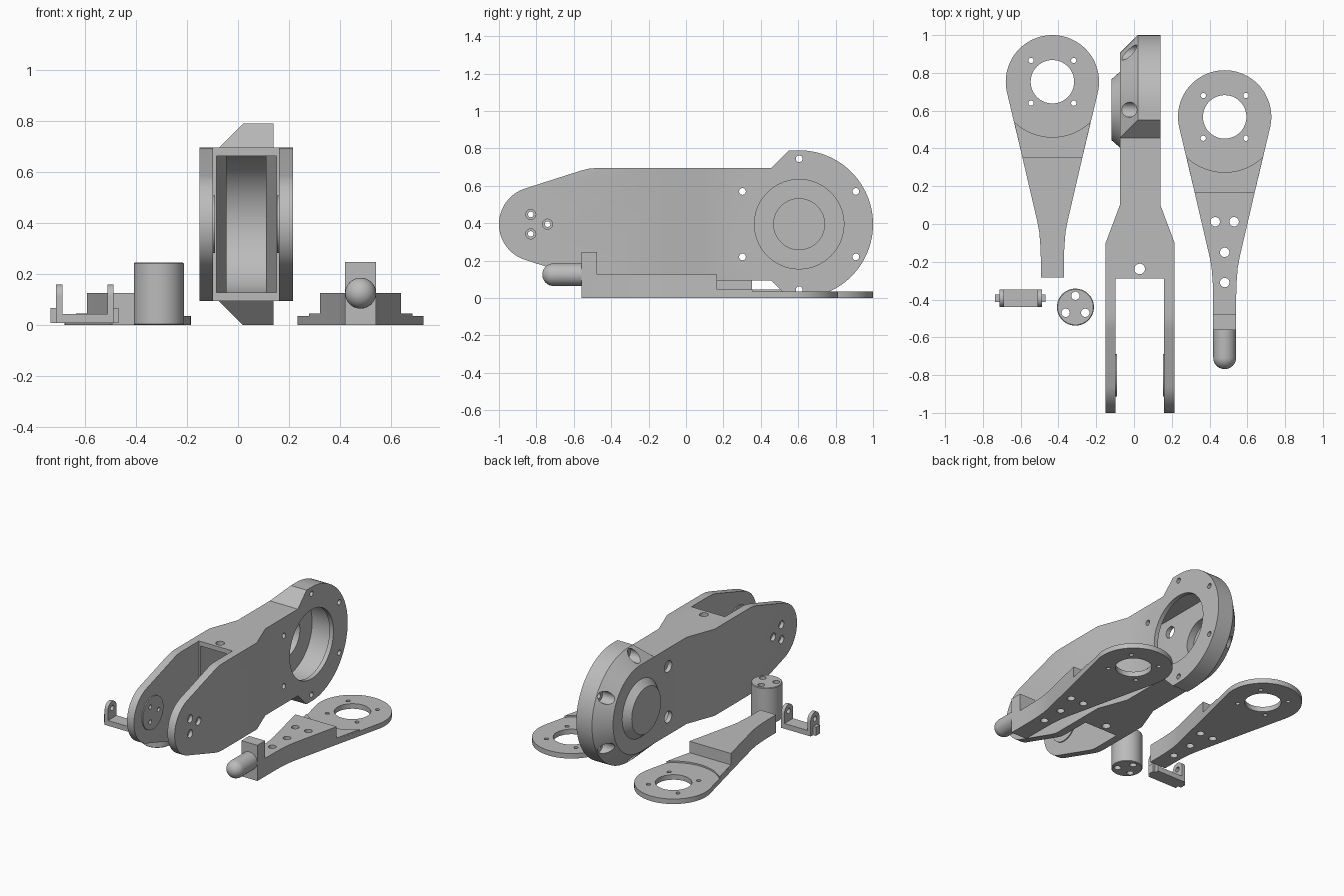
import bpy, bmesh, math
from mathutils import Vector

if "Cube" in bpy.data.objects:
    bpy.data.objects.remove(bpy.data.objects["Cube"])

grey = bpy.data.materials.new("plain_grey")
grey.diffuse_color = (0.5, 0.5, 0.5, 1)
grey.use_nodes = True
grey.node_tree.nodes["Principled BSDF"].inputs["Base Color"].default_value = grey.diffuse_color


def loft(name, rings):
    """Closed solid through equally long rings of 3D points."""
    bm = bmesh.new()
    vs = [[bm.verts.new(p) for p in r] for r in rings]
    n = len(vs[0])
    for a, b in zip(vs, vs[1:]):
        for i in range(n):
            j = (i + 1) % n
            bm.faces.new((a[i], a[j], b[j], b[i]))
    bm.faces.new(vs[0])
    bm.faces.new(vs[-1])
    bmesh.ops.remove_doubles(bm, verts=bm.verts, dist=1e-5)
    bmesh.ops.recalc_face_normals(bm, faces=bm.faces)
    me = bpy.data.meshes.new(name)
    bm.to_mesh(me)
    bm.free()
    me.materials.append(grey)
    ob = bpy.data.objects.new(name, me)
    bpy.context.collection.objects.link(ob)
    return ob


def place(axis, u, v, w):
    return {"x": (w, u, v), "y": (u, w, v), "z": (u, v, w)}[axis]


def prism(name, axis, pts, lo, hi):
    return loft(name, [[place(axis, u, v, w) for u, v in pts] for w in (lo, hi)])


def arc(cx, cy, r, a0, a1, n):
    return [(cx + r * math.cos(math.radians(a0 + (a1 - a0) * i / n)),
             cy + r * math.sin(math.radians(a0 + (a1 - a0) * i / n))) for i in range(n + 1)]


def turned(name, axis, u, v, profile, n=64):
    """Round solid along an axis; profile is (position, radius)."""
    return loft(name, [[place(axis, p, q, w) for p, q in arc(u, v, r, 0, 360, n)[:-1]]
                       for w, r in profile])


def box(name, x0, x1, y0, y1, z0, z1):
    return prism(name, "z", [(x0, y0), (x1, y0), (x1, y1), (x0, y1)], z0, z1)


def combine(ob, other, op="DIFFERENCE"):
    m = ob.modifiers.new("bool", "BOOLEAN")
    m.operation, m.object, m.solver = op, other, "EXACT"
    bpy.context.view_layer.objects.active = ob
    bpy.ops.object.modifier_apply(modifier=m.name)
    bpy.data.objects.remove(other)


def drill(ob, axis, u, v, lo, hi, r, n=24):
    combine(ob, turned("drill", axis, u, v, [(lo, r), (hi, r)], n))


# ---- Forked arm housing -------------------------------------------------
HY, HZ = 0.605, 0.395        # head centre
FY = -0.80                   # fork pivot
housing = prism("arm_housing", "z",
                [(-0.15, -1), (0.215, -1), (0.215, -0.1), (0.14, 0.1), (0.14, 0.6),
                 (-0.075, 0.6), (-0.075, 0.1), (-0.15, -0.1)], -0.1, 1)
top = [(-0.56, 0.287), (-0.52, 0.297), (-0.48, 0.3), (0.7, 0.3)]
side = arc(FY, HZ, 0.2, 107.5, 252.5, 32)
side += [(y, HZ - h) for y, h in top] + [(y, HZ + h) for y, h in reversed(top)]
combine(housing, prism("side_shape", "x", side, -0.5, 0.5), "INTERSECT")

# round chamfered head
rings = []
for x, r in ((0.14, 0.395), (0.02, 0.395), (-0.075, 0.3)):
    s = r - 0.3
    pts = arc(HY, HZ, r, -90, 90, 48)
    pts += [(0.455 + s, HZ + r), (0.455, HZ + 0.3), (0.455, HZ - 0.3), (0.455 + s, HZ - r)]
    rings.append([(x, y, z) for y, z in pts])
combine(housing, loft("head", rings), "UNION")
combine(housing, turned("boss", "x", HY, HZ, [(-0.05, 0.2), (-0.075, 0.2), (-0.12, 0.16)]), "UNION")

# fork slot, hollow core, motor recess
combine(housing, box("slot", -0.097, 0.16, -1.1, -0.288, -0.1, 1))
combine(housing, prism("core", "z",
                       [(-0.085, -0.4), (0.15, -0.4), (0.15, -0.1), (0.11, 0.1), (0.11, HY),
                        (-0.045, HY), (-0.045, 0.1), (-0.085, -0.1)], 0.127, 0.663))
drill(housing, "x", HY, HZ, -0.045, 0.11, 0.27, 96)
drill(housing, "x", HY, HZ, 0.0, 0.3, 0.239, 96)
drill(housing, "x", HY, HZ, -0.095, 0.0, 0.136, 64)

# head bolt holes with counterbores
for k in range(6):
    a = math.radians(30 + 60 * k)
    y, z = HY + 0.35 * math.cos(a), HZ + 0.35 * math.sin(a)
    drill(housing, "x", y, z, -0.3, 0.3, 0.018)
    drill(housing, "x", y, z, -0.3, 0.03, 0.04)
# cable hole top and bottom
drill(housing, "z", 0.03, -0.238, -0.1, 1, 0.028)
# pivot pads and countersunk holes
for inner, d in ((-0.097, 1), (0.16, -1)):
    combine(housing, turned("pad", "x", FY, HZ, [(inner - 0.01 * d, 0.113), (inner + 0.007 * d, 0.113)], 48), "UNION")
for k in range(3):
    a = math.radians(120 * k)
    y, z = FY + 0.06 * math.cos(a), HZ + 0.06 * math.sin(a)
    drill(housing, "x", y, z, -0.3, 0.3, 0.015)
    drill(housing, "x", y, z, -0.3, -0.125, 0.027)
    drill(housing, "x", y, z, 0.19, 0.3, 0.027)


# ---- Finger plates ------------------------------------------------------
def finger(name, cx, cy, end):
    edge = [(0.159, -0.4), (0.08, -0.74), (0.069, -0.8), (0.063, -0.88), (0.061, -0.95), (0.061, end)]

    def outline(start):
        right = start + edge
        return [(cx + x, cy + y) for x, y in right] + [(cx - x, cy + y) for x, y in reversed(right)]

    half = arc(0, 0, 0.247, 90, -13, 40)[1:]
    ob = prism(name, "z", [(cx, cy + 0.247)] + outline(half), 0, 0.035)
    # raised neck behind the disc
    neck = [(cx + x, cy + y) for x, y in arc(0, 0, 0.293, -46.2, -133.8, 32)]
    neck += [(cx - 0.159, cy - 0.4), (cx + 0.159, cy - 0.4)]
    combine(ob, prism("neck", "z", neck, 0, 0.046), "UNION")
    # thick handle
    combine(ob, prism("handle", "z", outline([]), 0, 0.125), "UNION")
    drill(ob, "z", cx, cy, -1, 1, 0.115, 64)
    for sx in (-1, 1):
        for sy in (-1, 1):
            drill(ob, "z", cx + sx * 0.113, cy + sy * 0.113, -1, 1, 0.014)
    return ob


HOLES = ((-0.05, -0.555), (0.05, -0.555), (0, -0.717), (0, -0.877))
left = finger("left_finger_plate", -0.432, 0.753, -1.035)
right = finger("right_finger_plate", 0.48, 0.567, -1.06)
for x, y in HOLES:
    drill(left, "z", -0.432 + x, 0.753 + y, -1, 0.09, 0.025)    # blind, from below
    drill(right, "z", 0.48 + x, 0.567 + y, -1, 1, 0.025)

# end block and rounded peg
combine(right, box("end_block", 0.419, 0.541, -0.56, -0.476, 0, 0.247), "UNION")
peg = [(-0.52, 0.0605), (-0.707, 0.0605)]
peg += [(-0.707 - 0.0615 * math.sin(t * math.pi / 20), 0.0605 * math.cos(t * math.pi / 20) + 1e-4)
        for t in range(1, 11)]
combine(right, turned("peg", "y", 0.48, 0.125, peg, 40), "UNION")

# ---- Spacer cylinder ----------------------------------------------------
spacer = turned("spacer", "z", -0.31, -0.44, [(0, 0.094), (0.004, 0.098), (0.241, 0.098), (0.245, 0.094)])
for k in range(3):
    a = math.radians(90 + 120 * k)
    drill(spacer, "z", -0.31 + 0.06 * math.cos(a), -0.44 + 0.06 * math.sin(a), -1, 1, 0.022)

# ---- Small U bracket ----------------------------------------------------
BY = -0.393
bracket = box("u_bracket", -0.713, -0.487, BY - 0.047, BY + 0.047, 0.008, 0.044)
for x0, x1, p0, p1 in ((-0.713, -0.688, -0.735, -0.7), (-0.512, -0.487, -0.5, -0.468)):
    ear = [(BY - 0.047, 0.008), (BY + 0.047, 0.008)] + arc(BY, 0.113, 0.047, 0, 180, 20)
    combine(bracket, prism("ear", "x", ear, x0, x1), "UNION")
    combine(bracket, box("lug", p0, p1, BY - 0.021, BY + 0.021, 0.008, 0.068), "UNION")
drill(bracket, "x", BY, 0.113, -1, 0, 0.018)

# smooth round walls, sharp edges kept
for ob in bpy.context.scene.objects:
    bpy.ops.object.select_all(action="DESELECT")
    ob.select_set(True)
    bpy.context.view_layer.objects.active = ob
    bpy.ops.object.shade_smooth_by_angle(angle=math.radians(25))
